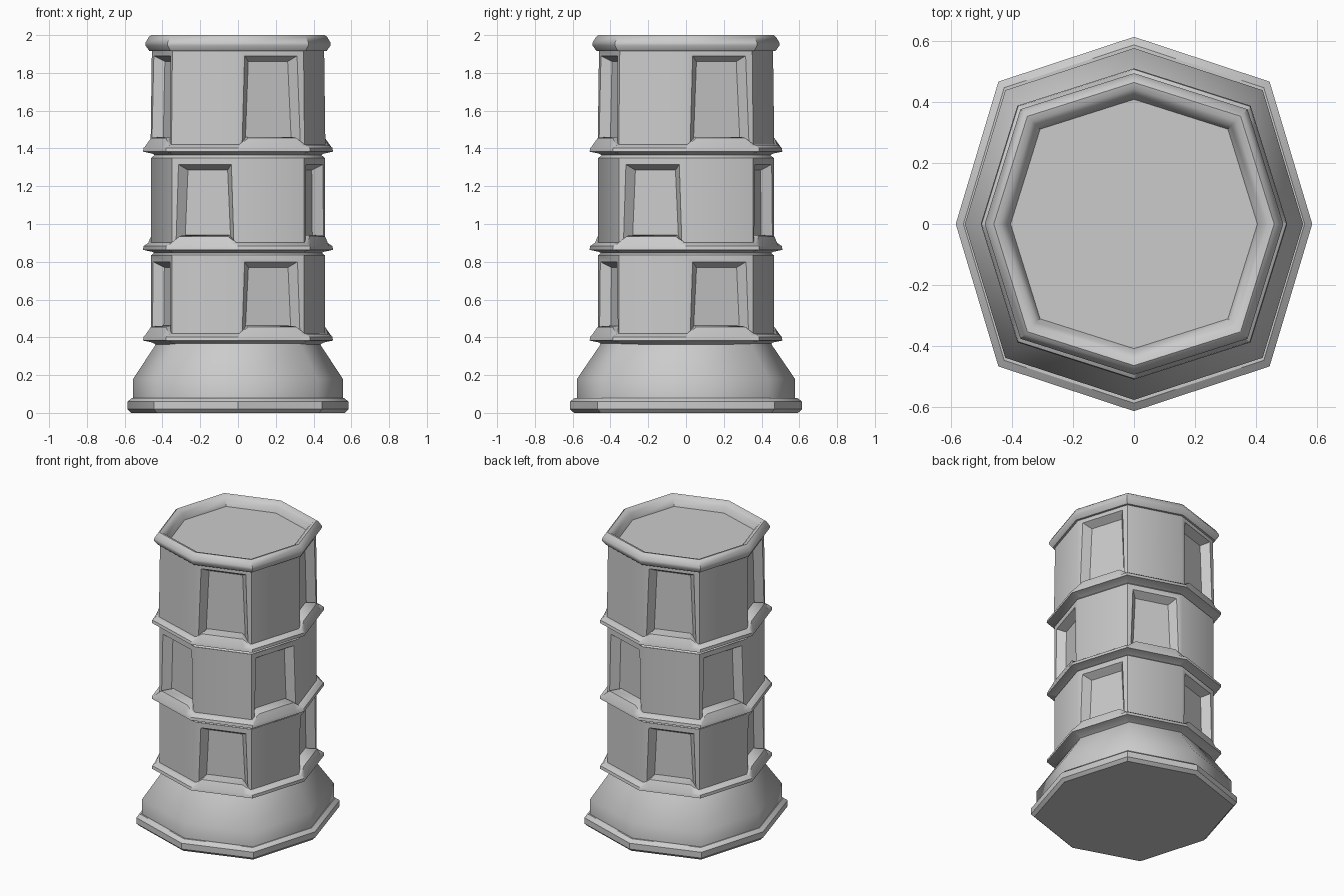
import bpy, bmesh, math
from mathutils import Vector

if "Cube" in bpy.data.objects:
    bpy.data.objects.remove(bpy.data.objects["Cube"])

DIAG = 1.076  # corners on the diagonals sit slightly further out


def corner(k, r, sy=1.01):
    a = math.radians(45 * k)
    f = r * (DIAG if k % 2 else 1.0)
    return Vector((f * math.cos(a), f * math.sin(a) * sy, 0))


def finish(name, bm, angle):
    bmesh.ops.remove_doubles(bm, verts=bm.verts, dist=0.0001)
    bmesh.ops.recalc_face_normals(bm, faces=bm.faces)
    me = bpy.data.meshes.new(name)
    bm.to_mesh(me)
    bm.free()
    ob = bpy.data.objects.new(name, me)
    bpy.context.collection.objects.link(ob)
    bpy.ops.object.select_all(action='DESELECT')
    ob.select_set(True)
    bpy.context.view_layer.objects.active = ob
    bpy.ops.object.shade_smooth_by_angle(angle=math.radians(angle))
    return ob


def loft(name, rows, angle, caps=True):
    """Skin closed rows of points; optionally cap both ends."""
    bm = bmesh.new()
    vs = [[bm.verts.new(p) for p in row] for row in rows]
    n = len(vs[0])
    for a, b in zip(vs, vs[1:]):
        for i in range(n):
            j = (i + 1) % n
            bm.faces.new((a[i], a[j], b[j], b[i]))
    if caps:
        bm.faces.new(vs[0])
        bm.faces.new(vs[-1])
    return finish(name, bm, angle)


def octagon_stack(name, profile, angle, sy=1.01):
    rows = [[corner(k, r, sy) + Vector((0, 0, z)) for k in range(8)] for r, z in profile]
    return loft(name, rows, angle)


def drum(name, z0, z1, r0, r1, parity):
    """Eight-sided drum with a niche in every other face."""
    bm = bmesh.new()

    def pt(k, u, z, d=0.0):
        t = (z - z0) / (z1 - z0)
        r = r0 + (r1 - r0) * t
        a, b = corner(k, r), corner(k + 1, r)
        e = (b - a).normalized()
        return a.lerp(b, u) - Vector((e.y, -e.x, 0)) * d + Vector((0, 0, z))

    def face(*pts):
        bm.faces.new([bm.verts.new(p) for p in pts])

    for k in range(8):
        if k % 2 != parity:
            face(pt(k, 0, z0), pt(k, 1, z0), pt(k, 1, z1), pt(k, 0, z1))
            continue
        zt = z1 - 0.035
        outer = [pt(k, 0, z0), pt(k, 0, z1), pt(k, 1, z1), pt(k, 1, z0)]
        lip = [pt(k, .06, z0), pt(k, .10, zt), pt(k, .90, zt), pt(k, .94, z0)]
        back = [pt(k, .15, z0, .052), pt(k, .20, zt - .03, .05),
                pt(k, .80, zt - .03, .05), pt(k, .85, z0, .052)]
        for i in range(3):
            face(outer[i], outer[i + 1], lip[i + 1], lip[i])
            face(lip[i], lip[i + 1], back[i + 1], back[i])
        face(*back)
    return finish(name, bm, 42)


def band(name, z, parity):
    """Sloped ledge that steps up below each niche."""
    rows = []
    for r, dz, is_top in [(.42, -.03, 0), (.455, -.01, 0), (.503, 0, 0), (.50, .02, 0),
                          (.478, 0, 1), (.465, .003, 1), (.39, .008, 1)]:
        row = []
        for k in range(8):
            a, b = corner(k, r, 1.015), corner(k + 1, r, 1.015)
            stops = [(0, .035)]
            if k % 2 == parity:
                stops = [(.02, .035), (.15, .072), (.85, .072), (.98, .035)]
            else:
                stops = [(0, .035), (1, .035)]
            for u, h in stops:
                p = a.lerp(b, u)
                p.z = z + dz + (h if is_top else 0)
                row.append(p)
        rows.append(row)
    return loft(name, rows, 42, caps=False)


# Foot plate and flared base
octagon_stack("foot_plate", [(.565, 0), (.585, .02), (.585, .06), (.56, .08), (.50, .08)], 35, 1.05)
octagon_stack("flared_base", [(.555, .06), (.555, .18), (.44, .355), (.42, .40)], 62, 1.04)

# Three niche drums with necks and ledges
drum("lower_drum", .39, .835, .46, .46, 0)
drum("middle_drum", .87, .1 + 1.25, .46, .46, 1)
drum("upper_drum", 1.395, 1.925, .463, .456, 0)
for i, z in enumerate((.835, 1.35)):
    octagon_stack(f"neck_{i}", [(.459, z), (.445, z + .012), (.43, z + .03), (.40, z + .05)], 42)
for i, z in enumerate((.383, .863, 1.383)):
    band(f"ledge_{i}", z, i % 2)

# Top rim with a shallow sunken floor
octagon_stack("top_rim", [(.40, 1.915), (.47, 1.917), (.49, 1.945), (.49, 1.96), (.472, 1.99),
                          (.46, 2.0), (.44, 1.995), (.42, 1.975), (.405, 1.935)], 42)
